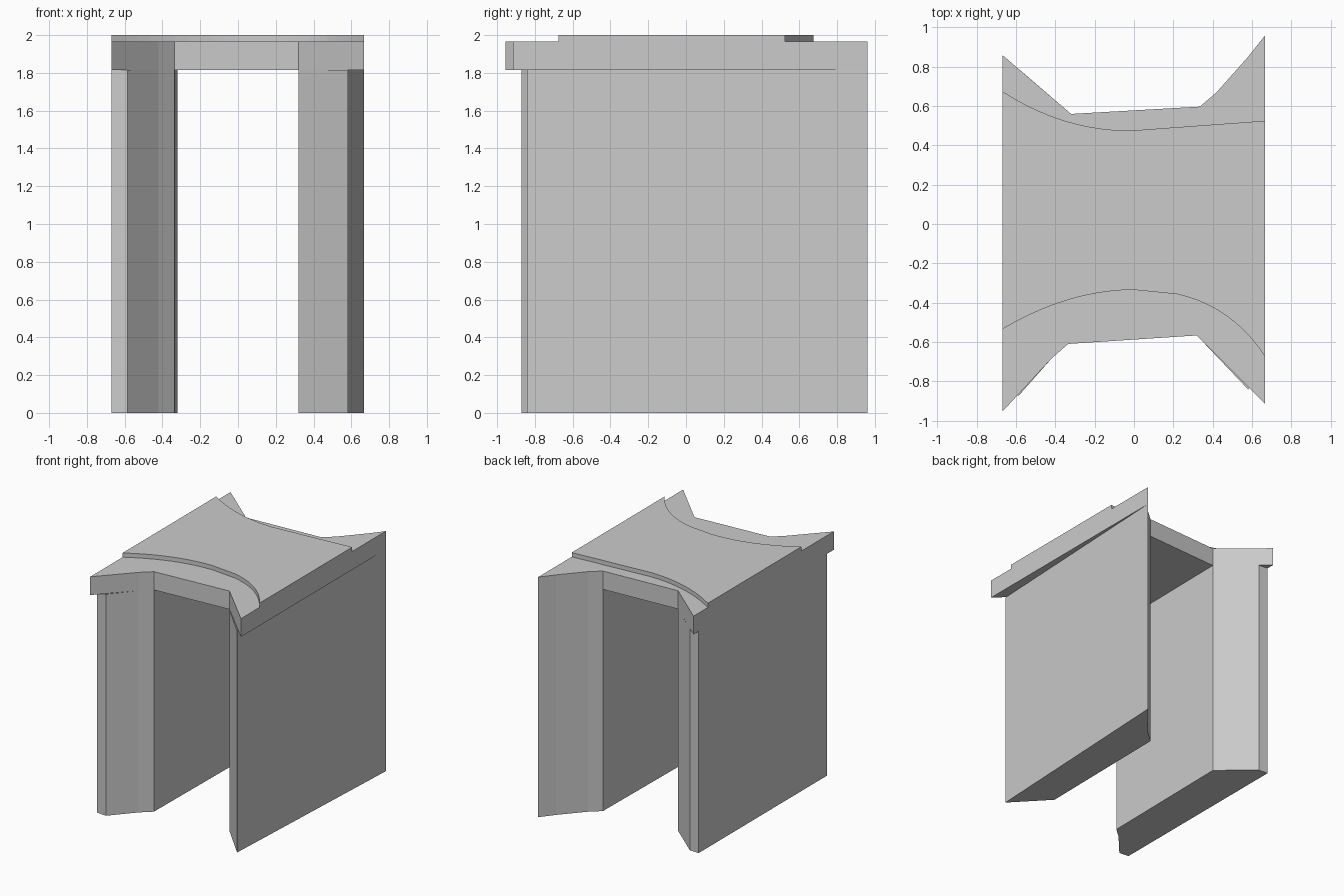
import bpy
import bmesh
from mathutils import Vector

if "Cube" in bpy.data.objects:
    bpy.data.objects.remove(bpy.data.objects["Cube"])


def arc(a, c, b, n=10):
    """Quadratic curve from a to b pulled towards c."""
    a, c, b = Vector(a), Vector(c), Vector(b)
    return [tuple(a * (1 - t) ** 2 + c * 2 * t * (1 - t) + b * t * t)
            for t in (i / n for i in range(n + 1))]


def prism(name, outline, z0, z1, bottom=True, top=True):
    """Upright prism over a counter-clockwise plan outline."""
    bm = bmesh.new()
    low = [bm.verts.new((x, y, z0)) for x, y in outline]
    high = [bm.verts.new((x, y, z1)) for x, y in outline]
    n = len(outline)
    for i in range(n):
        j = (i + 1) % n
        bm.faces.new((low[i], low[j], high[j], high[i]))
    if bottom:
        bm.faces.new(low[::-1])
    if top:
        bm.faces.new(high)
    mesh = bpy.data.meshes.new(name)
    bm.to_mesh(mesh)
    bm.free()
    obj = bpy.data.objects.new(name, mesh)
    bpy.context.collection.objects.link(obj)
    return obj


SLAB_BOTTOM, SLAB_TOP, TOP = 1.815, 1.965, 2.0

# Shared plan edges: flared inner ends of the walls, followed by the slab
left_front = [(-0.42, -0.685), (-0.335, -0.61)]
right_back = [(0.58, 0.85), (0.42, 0.67), (0.335, 0.597)]

# Roof slab with four flared corners
prism("roof_slab",
      [(-0.67, -0.955)] + left_front + [(0.32, -0.567), (0.667, -0.915), (0.667, 0.96)]
      + right_back + [(-0.32, 0.56), (-0.67, 0.86)],
      SLAB_BOTTOM, SLAB_TOP)

# Thin raised layer with curved front and back edges
front_edge = (arc((-0.67, -0.535), (-0.33, -0.335), (0, -0.335))
              + arc((0.22, -0.357), (0.5, -0.42), (0.667, -0.675)))
back_edge = [(0.667, 0.525)] + arc((-0.02, 0.475), (-0.36, 0.475), (-0.67, 0.675))
prism("raised_layer", front_edge + back_edge, SLAB_TOP, TOP, bottom=False)

# Left wall with blunt ends set back under the slab corners
prism("left_wall",
      [(-0.67, -0.865), (-0.585, -0.872)] + left_front
      + [(-0.32, 0.56), (-0.588, 0.79), (-0.67, 0.795)],
      0, SLAB_BOTTOM, top=False)

# Right wall, outer face slanting in towards the front
prism("right_wall",
      [(0.32, -0.567), (0.582, -0.843), (0.667, 0.96)] + right_back,
      0, SLAB_BOTTOM, top=False)
